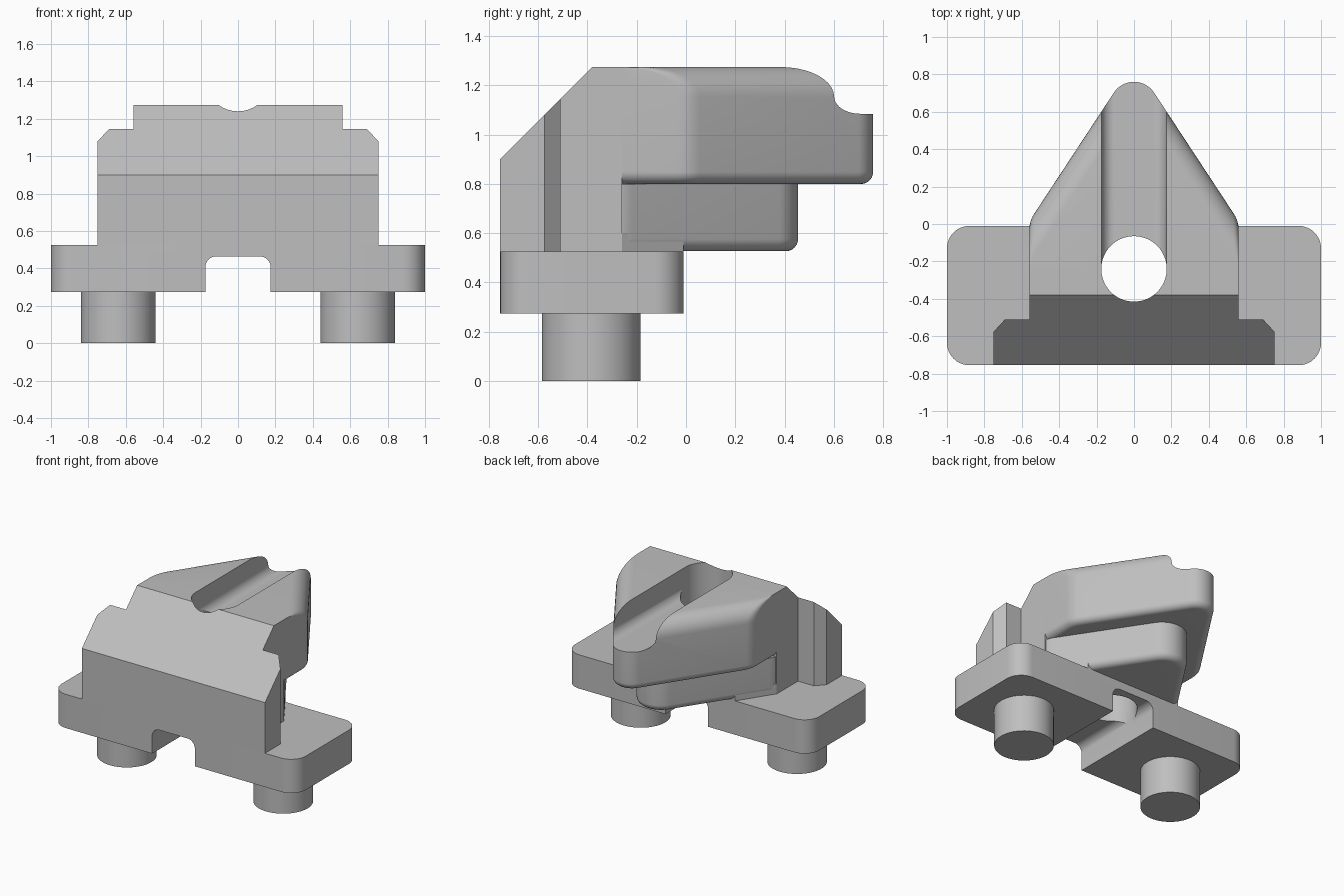
import bpy
import bmesh
from math import atan, cos, sin, pi, sqrt, radians
from mathutils import Matrix

if "Cube" in bpy.data.objects:
    bpy.data.objects.remove(bpy.data.objects["Cube"])

grey = bpy.data.materials.new("plain grey")
grey.use_nodes = True
grey.diffuse_color = (0.52, 0.52, 0.52, 1)
grey.node_tree.nodes["Principled BSDF"].inputs["Base Color"].default_value = grey.diffuse_color


def make_object(name, bm):
    bmesh.ops.recalc_face_normals(bm, faces=bm.faces[:])
    mesh = bpy.data.meshes.new(name)
    bm.to_mesh(mesh)
    bm.free()
    mesh.materials.append(grey)
    obj = bpy.data.objects.new(name, mesh)
    bpy.context.collection.objects.link(obj)
    return obj


def loft(loops):
    """Skin a stack of equal-length point loops and cap both ends."""
    bm = bmesh.new()
    rings = [[bm.verts.new(p) for p in loop] for loop in loops]
    for low, high in zip(rings, rings[1:]):
        for i in range(len(low)):
            j = (i + 1) % len(low)
            bm.faces.new((low[i], low[j], high[j], high[i]))
    bm.faces.new(rings[0][::-1])
    bm.faces.new(rings[-1])
    return bm


def prism(outline, z0, z1):
    return loft([[(x, y, z) for x, y in outline] for z in (z0, z1)])


def channel(outline, y0, y1):
    return loft([[(x, y, z) for x, z in outline] for y in (y0, y1)])


def mirrored(half):
    return half + [(-x, y) for x, y in reversed(half) if abs(x) > 1e-5]


def rounded_rect(w, v0, v1, r, steps=10):
    points = []
    centres = ((w - r, v1 - r), (r - w, v1 - r), (r - w, v0 + r), (w - r, v0 + r))
    for q, (cx, cy) in enumerate(centres):
        for i in range(steps + 1):
            a = (q + i / steps) * pi / 2
            points.append((cx + r * cos(a), cy + r * sin(a)))
    return points


def cylinder(x, y, r, z0, z1):
    bm = bmesh.new()
    bmesh.ops.create_cone(bm, cap_ends=True, segments=64, radius1=r, radius2=r,
                          depth=z1 - z0, matrix=Matrix.Translation((x, y, (z0 + z1) / 2)))
    return bm


SLOPE = 1.52
K = 1 / sqrt(1 + SLOPE ** 2)


def wedge_outline(apex, tip, w, front, inset, side):
    """Triangle plan with a round tip; the slanted sides move in by inset."""
    r = (apex - tip) * K / (1 - K)
    x = w - side
    y = apex - inset / K - SLOPE * x
    t = 0.05
    half = [(x, front)]
    # Softened corner between the straight and slanted sides
    for i in range(7):
        s = i / 6
        half.append((x - s * s * t * K, y - (1 - s) ** 2 * t + s * s * t * SLOPE * K))
    # Tip arc
    a0 = atan(1 / SLOPE)
    for i in range(13):
        a = a0 + (pi / 2 - a0) * i / 12
        half.append(((r - inset) * cos(a), tip - r + (r - inset) * sin(a)))
    return mirrored(half)


def wedge(apex, tip, w, front, z0, z1, r_low, r_top, steps=10):
    levels = []
    for i in range(steps + 1):
        a = pi / 2 * i / steps
        d = r_low * (1 - sin(a))
        levels.append((z0 + r_low * (1 - cos(a)), d, d))
    for i in range(steps + 1):
        a = pi / 2 * i / steps
        if r_top:
            levels.append((z1 - r_top * (1 - sin(a)), r_top * (1 - cos(a)), 0))
    if not r_top:
        levels.append((z1, 0, 0))
    return loft([[(x, y, z) for x, y in wedge_outline(apex, tip, w, front, d, s)]
                 for z, d, s in levels])


# Base plate and pegs
base = make_object("base_plate", prism(
    [(x, y) for x, y in rounded_rect(1, -0.755, -0.01, 0.12)], 0.275, 0.525))
pegs = [make_object(name, cylinder(x, -0.385, 0.2, 0, 0.275))
        for name, x in (("left_peg", 0.64), ("right_peg", -0.64))]

# Front block with stepped wings and a sloped face
bm = prism(mirrored([(0.75, -0.755), (0.75, -0.575), (0.69, -0.51),
                     (0.56, -0.51), (0.56, -0.26)]), 0.525, 1.275)
cut = bmesh.ops.bisect_plane(bm, geom=bm.verts[:] + bm.edges[:] + bm.faces[:],
                             plane_co=(0, -0.755, 0.9), plane_no=(0, -1, 1),
                             clear_outer=True)
bmesh.ops.edgeloop_fill(bm, edges=[e for e in cut["geom_cut"]
                                   if isinstance(e, bmesh.types.BMEdge)])
block = make_object("front_block", bm)

# Overhanging wedges at the back
upper = make_object("upper_wedge", wedge(0.866, 0.76, 0.56, -0.26, 0.8, 1.275, 0.05, 0.12))
lower = make_object("lower_wedge", wedge(0.591, 0.455, 0.559, -0.4, 0.527, 0.8, 0.05, 0))
foot = make_object("lower_wedge_foot", prism(
    mirrored([(0.558, -0.4), (0.558, -0.26), (0.394, -0.01)]), 0.525, 0.6))

# Cutters: vertical bore, top groove, underside notch
bore = make_object("bore_cutter", cylinder(0, -0.24, 0.175, 0.1, 1.6))
groove = make_object("groove_cutter", channel(rounded_rect(0.174, 1.085, 1.6, 0.07), -0.22, 1))
notch = make_object("notch_cutter", channel(rounded_rect(0.175, 0.1, 0.465, 0.06), -1, 0.3))

for part, cutters in ((base, (notch, bore)), (block, (bore,)), (upper, (bore, groove)),
                      (lower, (bore,)), (foot, (bore,))):
    bpy.context.view_layer.objects.active = part
    for cutter in cutters:
        mod = part.modifiers.new("cut", "BOOLEAN")
        mod.operation = "DIFFERENCE"
        mod.solver = "EXACT"
        mod.object = cutter
        bpy.ops.object.modifier_apply(modifier=mod.name)
for cutter in (bore, groove, notch):
    bpy.data.objects.remove(cutter)

# Smooth the rounded surfaces, keep hard edges
bpy.ops.object.select_all(action="DESELECT")
for part in [base, block, upper, lower, foot] + pegs:
    part.select_set(True)
bpy.context.view_layer.objects.active = base
bpy.ops.object.shade_smooth_by_angle(angle=radians(25))
